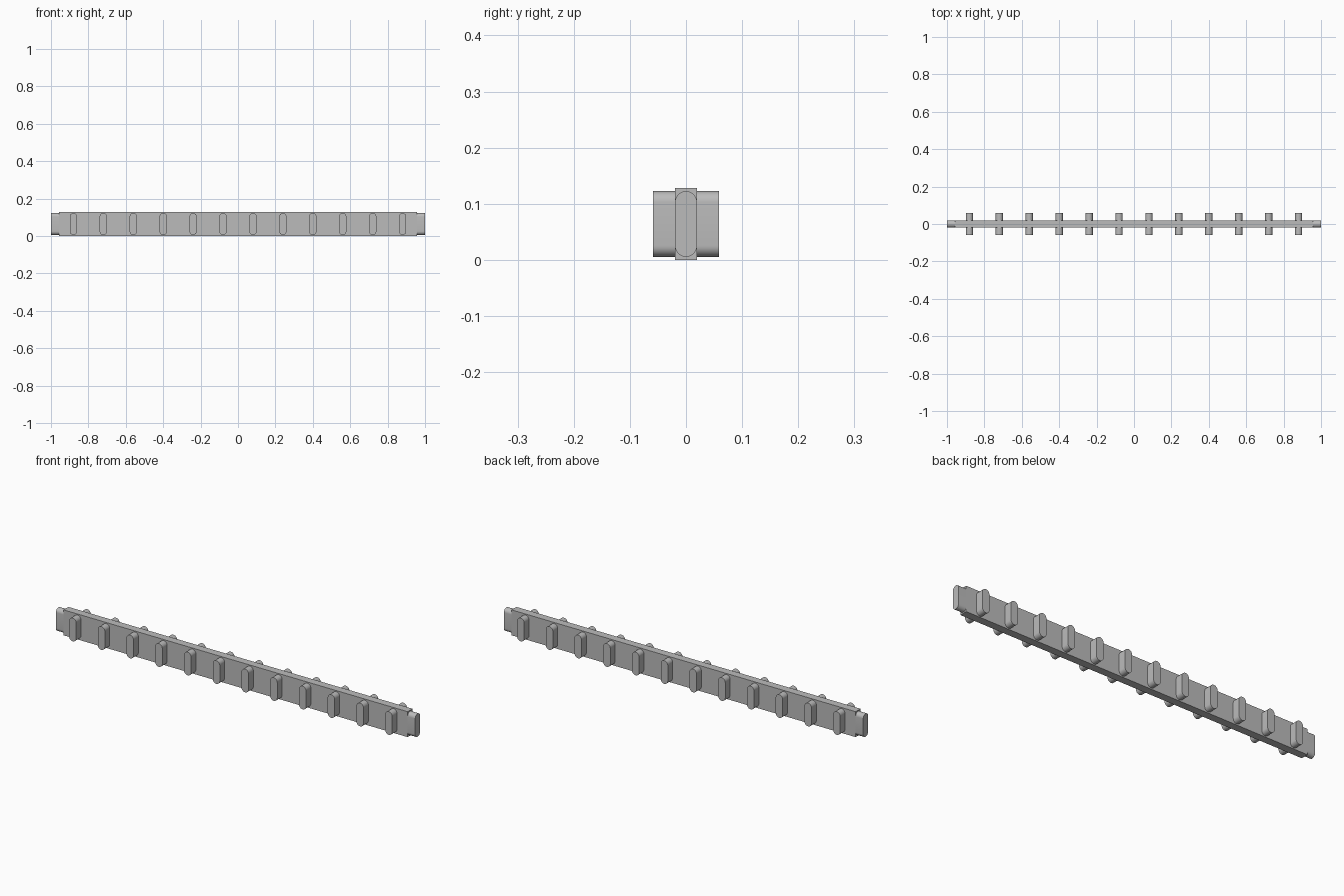
import bpy
import bmesh
import math
from mathutils import Matrix, Vector

cube = bpy.data.objects.get("Cube")
if cube:
    bpy.data.objects.remove(cube, do_unlink=True)

grey = bpy.data.materials.new("plain grey")
grey.use_nodes = True
colour = (0.5, 0.5, 0.5, 1)
grey.diffuse_color = colour
grey.node_tree.nodes["Principled BSDF"].inputs["Base Color"].default_value = colour

RADIUS = 0.0195
HEIGHT = 0.128
MID = HEIGHT / 2
PILL_HALF = 0.0585
BAR_HALF = 0.958
ARC_STEPS = 16


def add_object(name, bm):
    bmesh.ops.recalc_face_normals(bm, faces=bm.faces)
    mesh = bpy.data.meshes.new(name)
    bm.to_mesh(mesh)
    bm.free()
    mesh.materials.append(grey)
    obj = bpy.data.objects.new(name, mesh)
    bpy.context.collection.objects.link(obj)
    return obj


def add_pill(name, centre, length, turn=0):
    """Upright rounded slot profile, extruded along y, then turned about z."""
    bm = bmesh.new()
    ring = []
    for side in (1, -1):
        for i in range(ARC_STEPS + 1):
            a = math.pi * i / ARC_STEPS
            x = side * RADIUS * math.cos(a)
            z = side * (PILL_HALF - RADIUS + RADIUS * math.sin(a))
            ring.append(bm.verts.new((x, -length / 2, z)))
    face = bm.faces.new(ring)
    out = bmesh.ops.extrude_face_region(bm, geom=[face])
    moved = [v for v in out["geom"] if isinstance(v, bmesh.types.BMVert)]
    bmesh.ops.translate(bm, verts=moved, vec=(0, length, 0))
    bm.transform(Matrix.Translation(Vector(centre)) @ Matrix.Rotation(turn, 4, "Z"))
    obj = add_object(name, bm)
    bpy.ops.object.select_all(action="DESELECT")
    obj.select_set(True)
    bpy.context.view_layer.objects.active = obj
    bpy.ops.object.shade_smooth_by_angle(angle=math.radians(30))
    return obj


# Long flat bar
bm = bmesh.new()
bmesh.ops.create_cube(bm, size=1)
bmesh.ops.scale(bm, verts=bm.verts, vec=(2 * BAR_HALF, 2 * RADIUS, HEIGHT))
bmesh.ops.translate(bm, verts=bm.verts, vec=(0, 0, MID))
add_object("bar", bm)

# Rounded tab at each end
tab = 1 - BAR_HALF
for name, side in (("left_end_tab", 1), ("right_end_tab", -1)):
    add_pill(name, (side * (BAR_HALF + tab / 2), 0, MID), tab, math.pi / 2)

# Evenly spaced cross pegs through the bar
for i in range(12):
    add_pill(f"cross_peg_{i + 1}", ((i - 5.5) * 0.16, 0, MID), 0.117)
